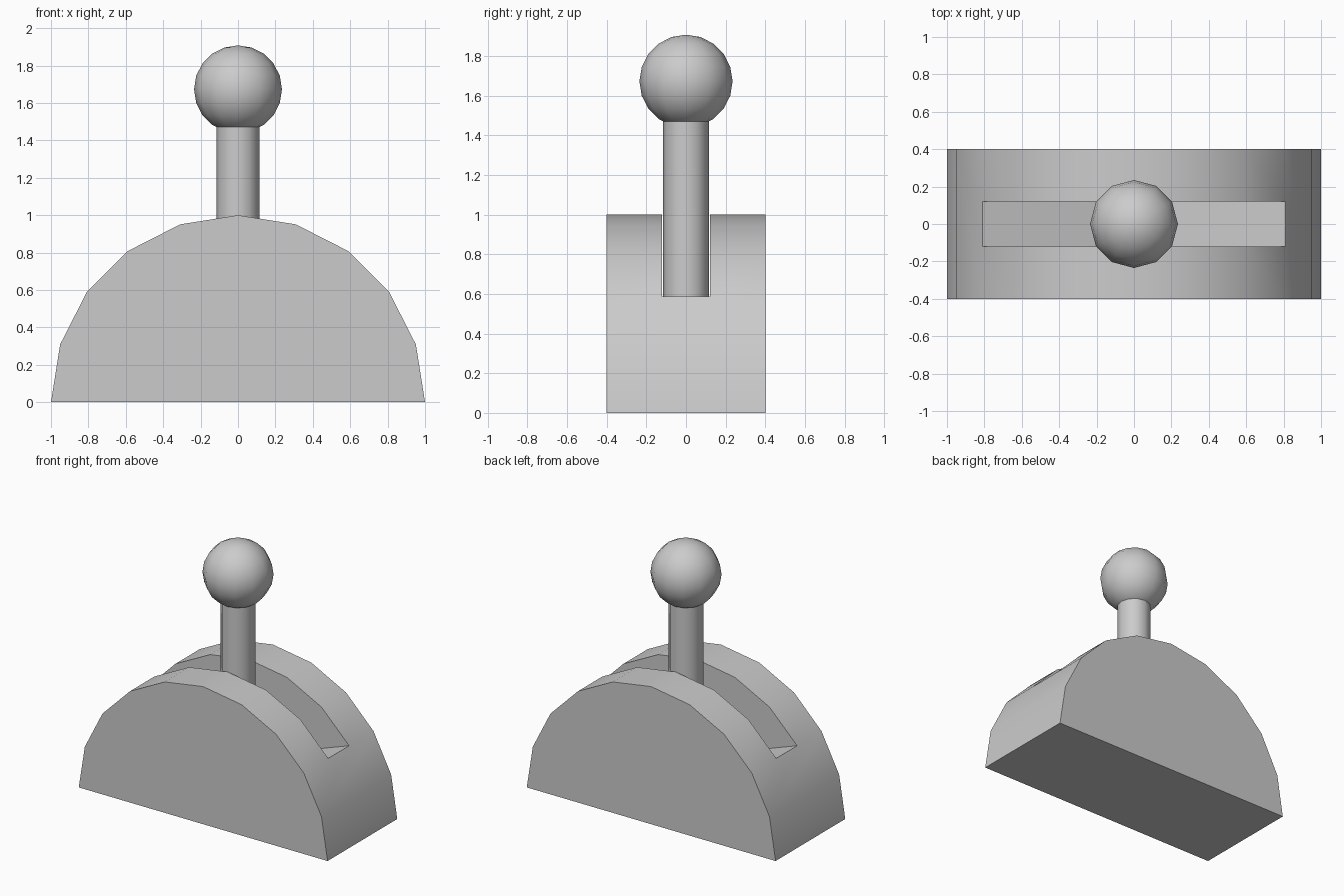
import bpy, bmesh, math

if "Cube" in bpy.data.objects:
    bpy.data.objects.remove(bpy.data.objects["Cube"])

def prism(name, profile, half_depth):
    # extrude an x-z profile along y, centred
    bm = bmesh.new()
    face = bm.faces.new([bm.verts.new((x, -half_depth, z)) for x, z in profile])
    ext = bmesh.ops.extrude_face_region(bm, geom=[face])
    verts = [g for g in ext["geom"] if isinstance(g, bmesh.types.BMVert)]
    bmesh.ops.translate(bm, verts=verts, vec=(0, 2 * half_depth, 0))
    bmesh.ops.recalc_face_normals(bm, faces=bm.faces)
    mesh = bpy.data.meshes.new(name)
    bm.to_mesh(mesh)
    bm.free()
    obj = bpy.data.objects.new(name, mesh)
    bpy.context.collection.objects.link(obj)
    return obj

def smooth(obj, degrees=30):
    bpy.ops.object.select_all(action='DESELECT')
    obj.select_set(True)
    bpy.context.view_layer.objects.active = obj
    bpy.ops.object.shade_smooth_by_angle(angle=math.radians(degrees))

# half-round base
arc = [(math.cos(math.radians(18 * i)), math.sin(math.radians(18 * i))) for i in range(11)]
base = prism("base", arc, 0.4)

# lever slot with a shallow V floor
ex, ez = arc[2]
slot = prism("slot_cutter", [(-ex, ez), (0, 0.3), (ex, ez), (ex, 1.2), (-ex, 1.2)], 0.12)
cut = base.modifiers.new("slot", 'BOOLEAN')
cut.operation = 'DIFFERENCE'
cut.solver = 'EXACT'
cut.object = slot
bpy.context.view_layer.objects.active = base
base.select_set(True)
bpy.ops.object.modifier_apply(modifier=cut.name)
bpy.data.objects.remove(slot)
smooth(base)

# lever rod
bottom, top = 0.25, 1.5
bpy.ops.mesh.primitive_cylinder_add(vertices=12, radius=0.115, depth=top - bottom,
                                    location=(0, 0, (top + bottom) / 2))
rod = bpy.context.object
rod.name = "lever_rod"
smooth(rod, 40)

# ball knob
bpy.ops.mesh.primitive_uv_sphere_add(segments=12, ring_count=10, radius=0.235,
                                     location=(0, 0, 1.673))
knob = bpy.context.object
knob.name = "ball_knob"
smooth(knob, 60)
